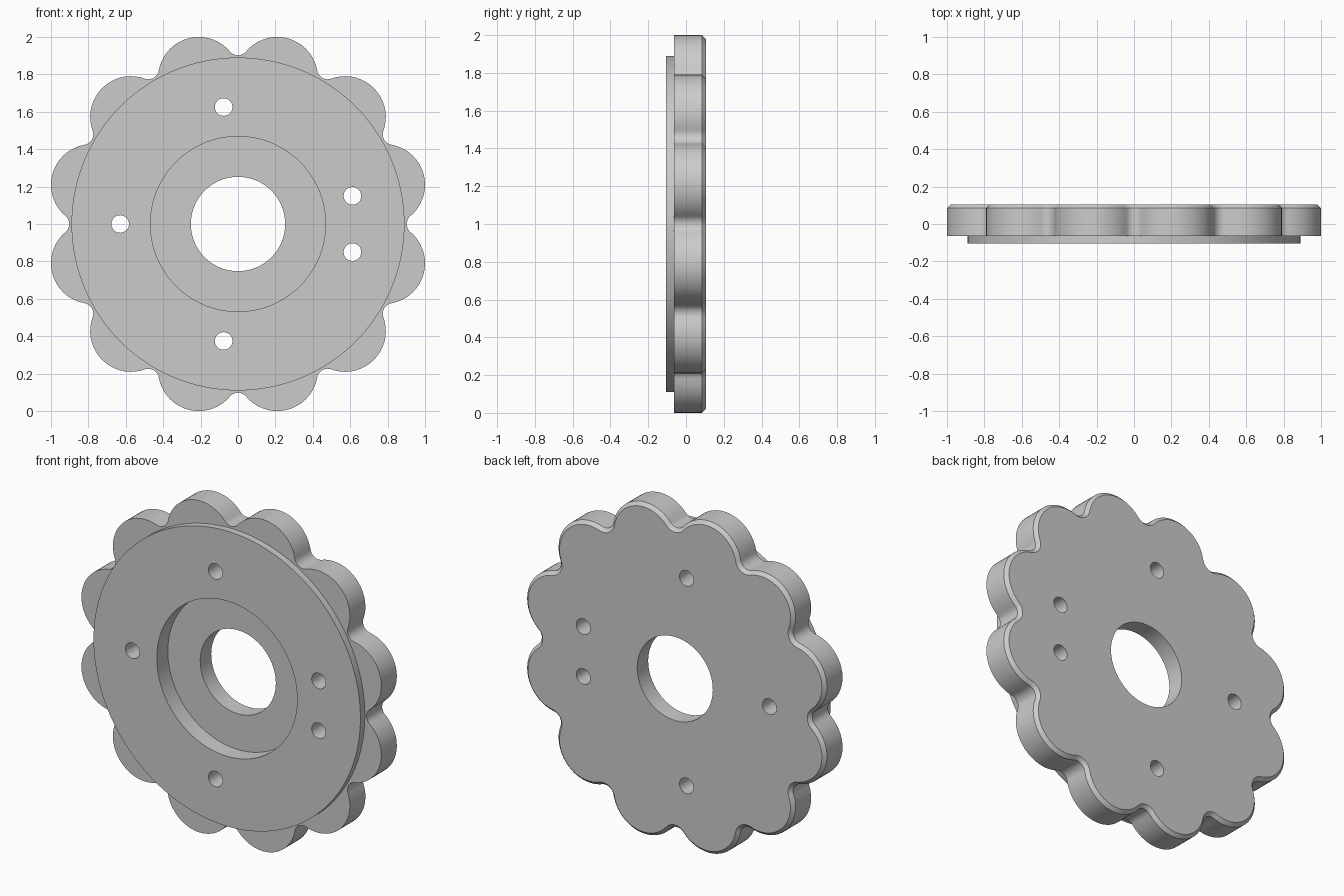
import bpy, bmesh, math
from mathutils import Matrix, Vector

cube = bpy.data.objects.get("Cube")
if cube:
    bpy.data.objects.remove(cube)

# Main dimensions
LOBES = 12
LOBE_ORBIT, LOBE_R = 0.81, 0.2176
VALLEY_R = 0.902
LIP_R, RECESS_R, BORE_R = 0.89, 0.468, 0.252
FRONT, STEP, FLOOR, BACK = -0.105, -0.063, 0.0, 0.105
CHAMFER = 0.02
PIN_ORBIT, PIN_R = 0.63, 0.047

steel = bpy.data.materials.new("plain grey")
steel.use_nodes = True
grey = (0.6, 0.6, 0.6, 1)
steel.diffuse_color = grey
steel.node_tree.nodes["Principled BSDF"].inputs["Base Color"].default_value = grey


def lobed_outline(inset=0.0):
    """Closed outline of round lobes joined by tangent concave fillets."""
    half = math.pi / LOBES
    cx, cy = LOBE_ORBIT * math.cos(half), LOBE_ORBIT * math.sin(half)
    # Fillet radius that reaches the valley and touches both lobes
    gap = VALLEY_R - cx
    fillet = (cy**2 + gap**2 - LOBE_R**2) / (2 * (LOBE_R - gap))
    turn = math.atan2(cy, VALLEY_R + fillet - cx)
    span = turn + half
    points = []

    def arc(centre, radius, start, end, steps):
        for i in range(steps):
            a = start + (end - start) * i / steps
            points.append(centre + radius * Vector((math.cos(a), math.sin(a))))

    for k in range(LOBES):
        valley = 2 * half * k
        lobe = valley + half
        c = (VALLEY_R + fillet) * Vector((math.cos(valley), math.sin(valley)))
        arc(c, fillet + inset, valley + math.pi + turn, valley + math.pi - turn, 10)
        c = LOBE_ORBIT * Vector((math.cos(lobe), math.sin(lobe)))
        arc(c, LOBE_R - inset, lobe - span, lobe + span, 18)
    return points


# Lobed plate: rings joined in a closed loop around the section
outer = lobed_outline()
inner = lobed_outline(CHAMFER)


def circle(radius):
    count = len(outer)
    # Start level with the outline's first point so the rings line up
    start = math.atan2(outer[0].y, outer[0].x)
    angles = [start + 2 * math.pi * i / count for i in range(count)]
    return [Vector((radius * math.cos(a), radius * math.sin(a))) for a in angles]


section = [
    (circle(BORE_R), BACK), (circle(BORE_R), FLOOR),
    (circle(RECESS_R), FLOOR), (circle(RECESS_R), FRONT),
    (circle(LIP_R), FRONT), (circle(LIP_R), STEP),
    (outer, STEP), (outer, BACK - CHAMFER), (inner, BACK),
]
bm = bmesh.new()
rings = [[bm.verts.new((p.x, y, p.y + 1)) for p in ring] for ring, y in section]
for i, a in enumerate(rings):
    b = rings[(i + 1) % len(rings)]
    for j in range(len(a)):
        n = (j + 1) % len(a)
        bm.faces.new((a[j], a[n], b[n], b[j]))
bmesh.ops.recalc_face_normals(bm, faces=bm.faces)
mesh = bpy.data.meshes.new("lobed_plate")
bm.to_mesh(mesh)
bm.free()
mesh.materials.append(steel)
plate = bpy.data.objects.new("lobed_plate", mesh)
bpy.context.collection.objects.link(plate)

# Pin holes drilled right through
bm = bmesh.new()
for degrees in (13.8, 97, 180, 263, 346.2):
    a = math.radians(degrees)
    place = Matrix.Translation((PIN_ORBIT * math.cos(a), 0, 1 + PIN_ORBIT * math.sin(a)))
    bmesh.ops.create_cone(bm, cap_ends=True, segments=32, radius1=PIN_R, radius2=PIN_R,
                          depth=1, matrix=place @ Matrix.Rotation(math.pi / 2, 4, "X"))
drill_mesh = bpy.data.meshes.new("pin_hole_cutter")
bm.to_mesh(drill_mesh)
bm.free()
drill_mesh.materials.append(steel)
drill = bpy.data.objects.new("pin_hole_cutter", drill_mesh)
drill.hide_render = True
bpy.context.collection.objects.link(drill)

cut = plate.modifiers.new("pin_holes", "BOOLEAN")
cut.operation = "DIFFERENCE"
cut.solver = "EXACT"
cut.object = drill
for o in bpy.context.selected_objects:
    o.select_set(False)
plate.select_set(True)
bpy.context.view_layer.objects.active = plate
bpy.ops.object.modifier_apply(modifier=cut.name)
bpy.data.objects.remove(drill)

bpy.ops.object.shade_smooth_by_angle(angle=math.radians(30))
